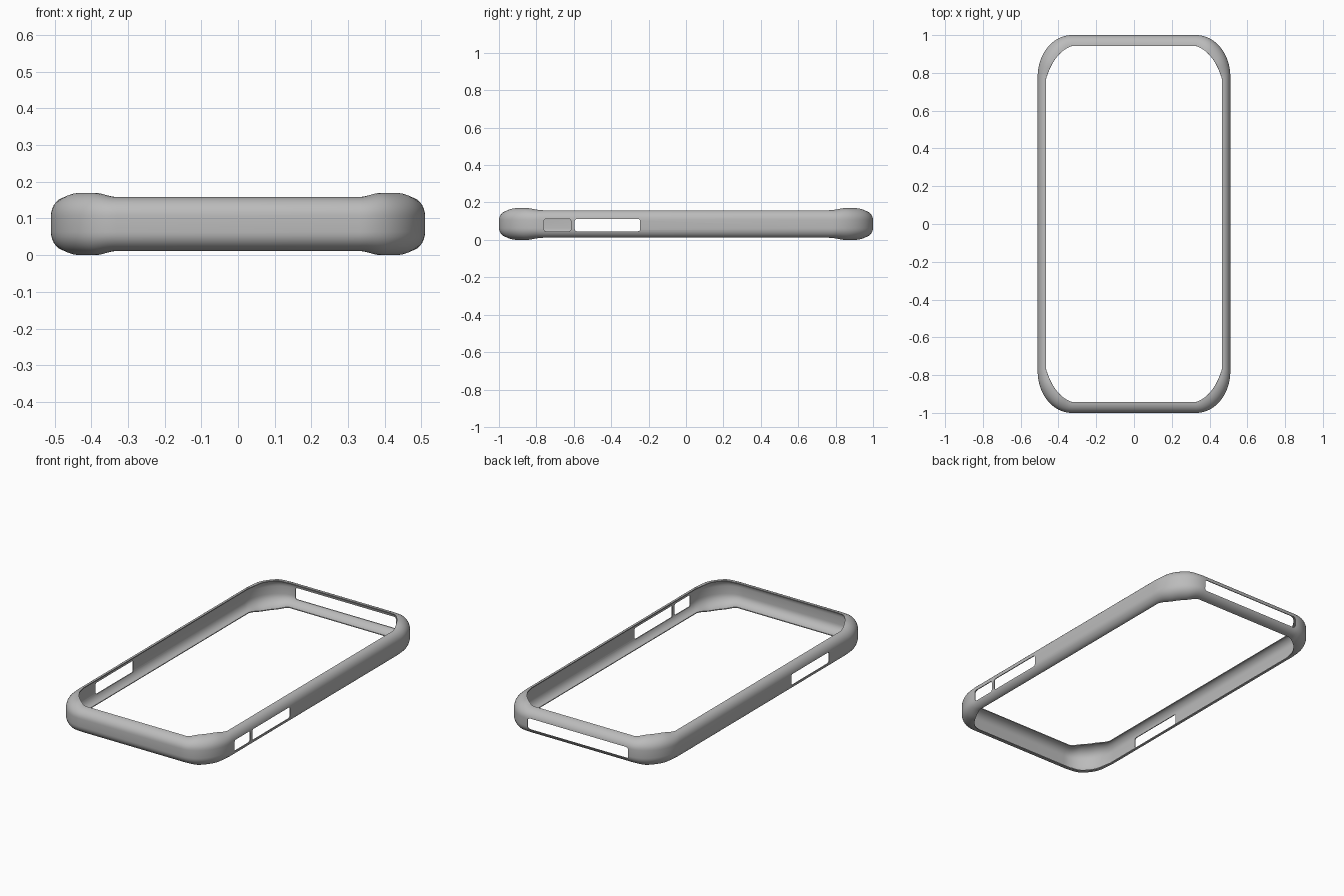
import bpy, bmesh
from math import sin, cos, pi
from mathutils import Vector

if "Cube" in bpy.data.objects:
    bpy.data.objects.remove(bpy.data.objects["Cube"])

MID = 0.085          # height of the centre line
WALL = 0.005         # shell thickness
STEPS = 20           # stations per corner
ARC = 8              # points per rolled edge

grey = bpy.data.materials.new("mid_grey")
grey.use_nodes = True
grey.diffuse_color = (0.5, 0.5, 0.5, 1)
grey.node_tree.nodes["Principled BSDF"].inputs["Base Color"].default_value = (0.5, 0.5, 0.5, 1)


def corner_station(t):
    """Outer point, lip point and half height along one corner."""
    a = t * pi / 2
    outer = Vector((0.33 + 0.18 * cos(a), 0.78 + 0.22 * sin(a)))
    start, ctrl, end = Vector((0.467, 0.765)), Vector((0.425, 0.908)), Vector((0.328, 0.943))
    lip = start * (1 - t) ** 2 + ctrl * 2 * t * (1 - t) + end * t * t
    s = min(1, min(t, 1 - t) / 0.35)
    return outer, lip, 0.0735 + 0.0115 * s * s * (3 - 2 * s)


def section(outer, lip, half):
    """C-shaped section from the lower lip, round the outside, to the upper lip."""
    flat = 0.022
    upper = []
    for i in range(ARC + 1):
        a = i / ARC * pi / 2
        p = outer.lerp(lip, 1 - cos(a))
        upper.append((p.x, p.y, flat + (half - flat) * sin(a)))
    lower = [(x, y, -z) for x, y, z in reversed(upper)]
    return [(x, y, MID + z) for x, y, z in lower + upper]


# Frame: one corner mirrored into four, lofted into a closed ring
corner = [corner_station(i / STEPS) for i in range(STEPS + 1)]
stations = []
for sx, sy in ((1, 1), (-1, 1), (-1, -1), (1, -1)):
    flip = Vector((sx, sy))
    part = [(o * flip, l * flip, h) for o, l, h in corner]
    stations += part if sx * sy > 0 else part[::-1]

bm = bmesh.new()
rings = [[bm.verts.new(p) for p in section(*s)] for s in stations]
for k, ring in enumerate(rings):
    nxt = rings[(k + 1) % len(rings)]
    for i in range(len(ring) - 1):
        bm.faces.new((ring[i], nxt[i], nxt[i + 1], ring[i + 1]))
mesh = bpy.data.meshes.new("bumper_frame")
bm.to_mesh(mesh)
bm.free()
mesh.materials.append(grey)
frame = bpy.data.objects.new("bumper_frame", mesh)
bpy.context.collection.objects.link(frame)

shell = frame.modifiers.new("wall", "SOLIDIFY")
shell.thickness = WALL
shell.offset = -1


def cutter(name, lo, hi, axis):
    """Box with rounded edges along the cutting axis."""
    lo, hi = Vector(lo), Vector(hi)
    cut = bmesh.new()
    bmesh.ops.create_cube(cut, size=1)
    for v in cut.verts:
        v.co = Vector([(lo[i] + hi[i]) / 2 + v.co[i] * (hi[i] - lo[i]) for i in range(3)])
    edges = [e for e in cut.edges if abs((e.verts[0].co - e.verts[1].co)[axis]) > 0.001]
    bmesh.ops.bevel(cut, geom=edges, offset=0.012, segments=4, profile=0.5, affect="EDGES")
    data = bpy.data.meshes.new(name)
    cut.to_mesh(data)
    cut.free()
    ob = bpy.data.objects.new(name, data)
    ob.hide_render = True
    bpy.context.collection.objects.link(ob)
    return ob


# Openings: side buttons, switch and the long slot at the back end
LOW, HIGH = 0.046, 0.112
cutters = [
    cutter("left_button_cutter", (0.48, -0.595, LOW), (0.56, -0.245, HIGH), 0),
    cutter("left_switch_cutter", (0.48, -0.76, LOW), (0.56, -0.615, HIGH), 0),
    cutter("right_button_cutter", (-0.56, -0.595, LOW), (-0.48, -0.245, HIGH), 0),
    cutter("back_slot_cutter", (-0.325, 0.96, LOW), (0.325, 1.06, HIGH), 1),
]
for c in cutters:
    mod = frame.modifiers.new(c.name, "BOOLEAN")
    mod.operation = "DIFFERENCE"
    mod.solver = "EXACT"
    mod.object = c

# Bake the modifiers, drop the cutters and shade
bpy.ops.object.select_all(action="DESELECT")
frame.select_set(True)
bpy.context.view_layer.objects.active = frame
for name in [m.name for m in frame.modifiers]:
    bpy.ops.object.modifier_apply(modifier=name)
for c in cutters:
    bpy.data.objects.remove(c)
bpy.ops.object.shade_smooth_by_angle(angle=0.6)
